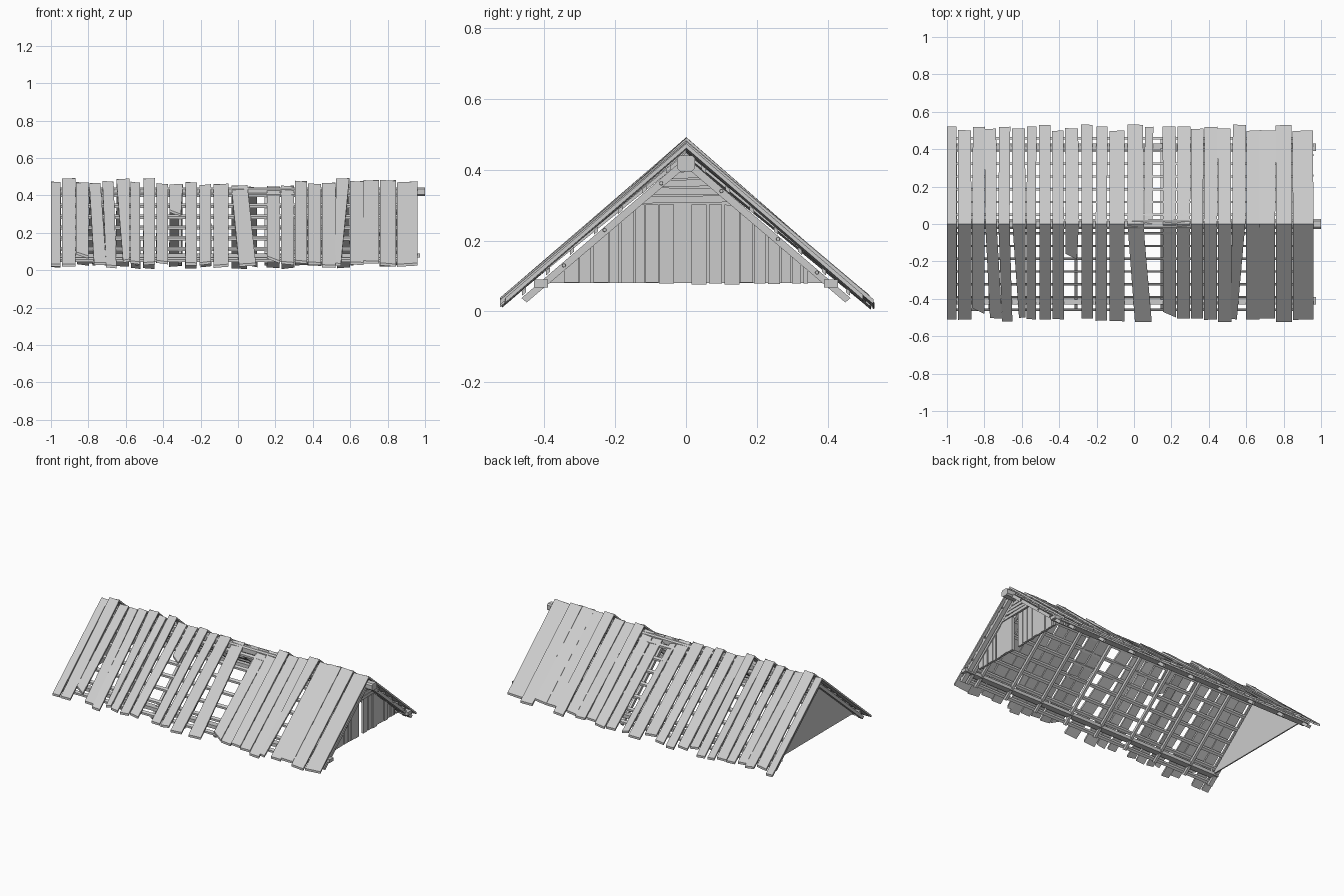
import bpy, bmesh, random
from math import pi
from mathutils import Matrix

if "Cube" in bpy.data.objects:
    bpy.data.objects.remove(bpy.data.objects["Cube"])
random.seed(4)
T = 0.85  # roof pitch: drop in z per unit of y


def finish(bm, name):
    bmesh.ops.recalc_face_normals(bm, faces=bm.faces)
    me = bpy.data.meshes.new(name)
    bm.to_mesh(me)
    bm.free()
    ob = bpy.data.objects.new(name, me)
    bpy.context.collection.objects.link(ob)
    return ob


def prism(bm, poly, offset):
    """Solid between a polygon and its copy moved by offset."""
    a = [bm.verts.new(p) for p in poly]
    b = [bm.verts.new([p[i] + offset[i] for i in range(3)]) for p in poly]
    n = len(a)
    bm.faces.new(a)
    bm.faces.new(b[::-1])
    for i in range(n):
        j = (i + 1) % n
        bm.faces.new((a[i], b[i], b[j], a[j]))


def box(bm, x0, x1, y0, y1, z0, z1):
    prism(bm, [(x0, y0, z0), (x1, y0, z0), (x1, y1, z0), (x0, y1, z0)], (0, 0, z1 - z0))


# roof planks: left x, right x, ridge height, front reach, back reach (0 = missing)
planks = [
    (-1.00, -.95, .472, .51, .52), (-.94, -.87, .49, .51, .50), (-.865, -.80, .468, .48, .52),
    (-.795, -.735, .465, .505, .51), (-.725, -.665, .475, .52, .52), (-.65, -.58, .488, .50, .51),
    (-.575, -.525, .47, .51, .52), (-.505, -.445, .49, .51, .53), (-.435, -.375, .462, .51, .50),
    (-.365, -.295, .46, .19, .51), (-.28, -.22, .47, .505, .53), (-.205, -.145, .457, .515, .52),
    (-.13, -.05, .46, .52, .50), (-.035, .05, .452, .525, .53), (.055, .10, .445, 0, .52),
    (.155, .225, .447, .50, .52), (.23, .30, .45, .505, .52), (.305, .37, .475, .505, .51),
    (.375, .445, .462, .51, .52), (.45, .52, .466, .525, .51), (.525, .595, .49, .51, .53),
    (.60, .67, .475, .51, .50), (.67, .755, .48, .505, .50), (.76, .845, .48, .525, .53),
    (.85, .96, .472, .51, .50)]
# eave shifts of crooked or split front planks (left edge, right edge)
skew = {3: (.025, .03), 4: (.02, .015), 5: (.035, .0), 13: (.04, .045), 20: (-.01, -.045), 9: (.0, -.01)}
for name, s in (("front_roof_planks", -1), ("back_roof_planks", 1)):
    bm = bmesh.new()
    for i, (x0, x1, h, f, b) in enumerate(planks):
        L = f if s < 0 else b
        if not L:
            continue
        d0, d1 = skew.get(i, (0, 0)) if s < 0 else (random.uniform(-.004, .004),) * 2
        cut = .03 if s < 0 and i in (2, 9, 15) else random.uniform(-.003, .003)
        he = .472 + random.uniform(-.006, .012)
        if L < .3:
            he = h
        r = random.uniform(-.004, .004)
        prism(bm, [(x0, 0, h - r), (x1, 0, h + r),
                   (x1 + d1, s * L, he + r - T * L),
                   (x0 + d0, s * (L - cut), he - r - T * (L - cut))], (0, 0, -.014))
    finish(bm, name)

# rafters, thicker pairs at both ends
bm = bmesh.new()
xs = [(-.77 + .23 * i, .008) for i in range(8)] + [(-.965, .014), (.94, .014), (.905, .01)]
for x, w in xs:
    for s in (-1, 1):
        prism(bm, [(x - w, 0, .408), (x - w, s * .45, .408 - T * .45), (x - w, s * .465, .433 - T * .465),
                   (x - w, 0, .436)], (2 * w, 0, 0))
finish(bm, "rafters")

# battens running along each slope
bm = bmesh.new()
for s in (-1, 1):
    for i in range(7):
        y, w = .05 + .068 * i, .006
        z = .438 - T * y
        e = random.uniform(0, .02)
        prism(bm, [(-.98 + e, s * (y - w), z + T * w), (-.98 + e, s * (y + w), z - T * w),
                   (-.98 + e, s * (y + w), z - T * w + .013), (-.98 + e, s * (y - w), z + T * w + .013)],
              (1.93 - e, 0, 0))
finish(bm, "battens")

# long eave beams
bm = bmesh.new()
for s in (-1, 1):
    box(bm, -.98, .972, s * .39, s * .43, .068, .09)
finish(bm, "eave_beams")

# ridge beam with chamfered corners
bm = bmesh.new()
a, c = .026, .009
prof = [(-a, c), (-a + c, 0), (a - c, 0), (a, c), (a, .037), (a - c, .045), (c - a, .045), (-a, .037)]
prism(bm, [(-.96, y, .396 + z) for y, z in prof], (1.96, 0, 0))
finish(bm, "ridge_beam")

# right gable: upright boards cut along the pitch
bm = bmesh.new()
y = -.345
while y < .335:
    w = random.choice((.026, .033, .037, .042))
    y1 = min(y + w, .345)
    top = lambda v: min(.302, .425 - T * abs(v))
    zb = .078 + random.uniform(-.002, .004)
    pts = [(.895, y, zb), (.895, y1, zb), (.895, y1, top(y1)), (.895, y, top(y))]
    if not -.035 < y < -.015:
        prism(bm, pts, (.012 + random.uniform(0, .006), 0, 0))
    y = y1 + random.choice((.002, .004, .007))
finish(bm, "gable_upright_boards")

# right gable: level boards in the peak
bm = bmesh.new()
for i in range(5):
    z0 = .307 + .023 * i
    z1, t = z0 + .019, random.uniform(-.003, .003)
    y0, y1 = (.43 - z0) / T, (.43 - z1) / T
    prism(bm, [(.90, -y0, z0 - t), (.90, y0, z0 + t), (.90, y1, z1 + t), (.90, -y1, z1 - t)], (.014, 0, 0))
finish(bm, "gable_level_boards")

# left gable: plain triangular panel
bm = bmesh.new()
prism(bm, [(-.955, -.40, .08), (-.955, .40, .08), (-.955, 0, .43)], (.008, 0, 0))
finish(bm, "left_gable_panel")

# nail heads on the right end rafters
bm = bmesh.new()
for y, z in ((.37, .11), (.26, .205), (.1, .34), (-.07, .362), (-.23, .23), (-.345, .13)):
    m = Matrix.Translation((.955, y, z)) @ Matrix.Rotation(pi / 2, 4, 'Y')
    bmesh.ops.create_cone(bm, cap_ends=True, segments=8, radius1=.006, radius2=.005, depth=.012, matrix=m)
finish(bm, "nail_heads")
